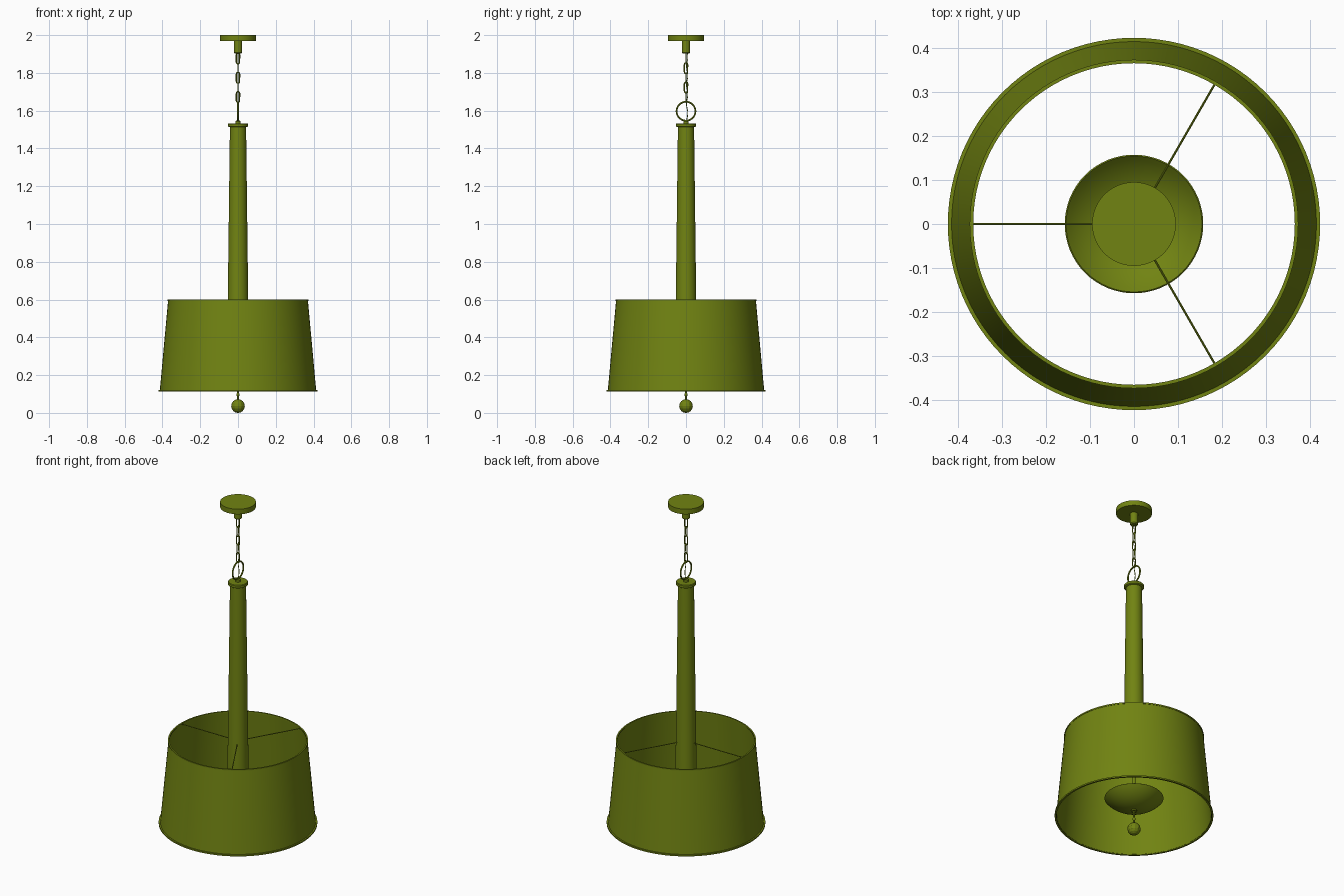
import bpy, math
from mathutils import Vector

if "Cube" in bpy.data.objects:
    bpy.data.objects.remove(bpy.data.objects["Cube"])

olive = bpy.data.materials.new("olive_green")
olive.diffuse_color = (0.165, 0.228, 0.006, 1)
olive.use_nodes = True
olive.node_tree.nodes["Principled BSDF"].inputs["Base Color"].default_value = olive.diffuse_color


def finish(name, verts, faces, smooth=True):
    me = bpy.data.meshes.new(name)
    me.from_pydata(verts, [], faces)
    me.materials.append(olive)
    ob = bpy.data.objects.new(name, me)
    bpy.context.collection.objects.link(ob)
    if smooth:
        bpy.ops.object.select_all(action='DESELECT')
        ob.select_set(True)
        bpy.context.view_layer.objects.active = ob
        bpy.ops.object.shade_smooth_by_angle(angle=math.radians(35))
    return ob


def lathe(name, profile, n=48, closed=False, smooth=True):
    """Spin (radius, height) points, listed bottom to top on the outside, around z."""
    verts = [(r * math.cos(2 * math.pi * i / n), r * math.sin(2 * math.pi * i / n), z)
             for r, z in profile for i in range(n)]
    m = len(profile)
    faces = []
    for k in range(m if closed else m - 1):
        a, b = k * n, (k + 1) % m * n
        faces += [(a + i, a + (i + 1) % n, b + (i + 1) % n, b + i) for i in range(n)]
    if not closed:
        faces += [tuple(range(n))[::-1], tuple((m - 1) * n + i for i in range(n))]
    return finish(name, verts, faces, smooth)


def tube(name, points, radius, cyclic=False, n=8):
    """Round wire along a path."""
    pts = [Vector(p) for p in points]
    m = len(pts)
    verts, faces, side = [], [], None
    for i, p in enumerate(pts):
        if cyclic:
            t = pts[(i + 1) % m] - pts[i - 1]
        else:
            t = pts[min(i + 1, m - 1)] - pts[max(i - 1, 0)]
        t.normalize()
        if side is None:
            side = t.orthogonal()
        side = (side - t * side.dot(t)).normalized()
        up = t.cross(side)
        for j in range(n):
            a = 2 * math.pi * j / n
            verts.append(p + radius * (math.cos(a) * side + math.sin(a) * up))
    for i in range(m if cyclic else m - 1):
        a, b = i * n, (i + 1) % m * n
        faces += [(a + j, a + (j + 1) % n, b + (j + 1) % n, b + j) for j in range(n)]
    if not cyclic:
        faces += [tuple(range(n))[::-1], tuple((m - 1) * n + j for j in range(n))]
    return finish(name, verts, faces)


def oval(z, half_w, half_straight, in_x, steps=10):
    """Upright stadium loop in the xz or yz plane."""
    pts = []
    for s in (1, -1):
        for i in range(steps + 1):
            a = math.pi * i / steps
            u = s * half_w * math.cos(a)
            h = z + s * (half_straight + half_w * math.sin(a))
            pts.append((u, 0, h) if in_x else (0, u, h))
    return pts


# Ceiling canopy and its stem
lathe("ceiling_canopy", [(0.095, 1.97), (0.095, 2.0)], 64)
lathe("canopy_stem", [(0.018, 1.903), (0.022, 1.908), (0.022, 1.972)], 32)

# Chain of alternating links, hanging ring and cord
for i in range(5):
    tube(f"chain_link_{i + 1}", oval(1.876 - i * 0.051, 0.009, 0.020, i % 2 == 0), 0.003, True)
tube("hanging_ring", oval(1.597, 0.05, 0.0, False, 24)[:24] + oval(1.597, 0.05, 0.0, False, 24)[25:49],
     0.0045, True)
tube("power_cord", [(0, 0.006 + 0.004 * math.sin(i * 1.2), 1.91 - i * 0.019) for i in range(21)], 0.002)

# Tapered column with collar and ring seat
lathe("column_seat", [(0.014, 1.525), (0.014, 1.542), (0.009, 1.548)], 24)
lathe("column_collar", [(0.047, 1.513), (0.053, 1.517), (0.053, 1.53), (0.05, 1.533)])
lathe("column", [(0.052, 0.43), (0.057, 0.435), (0.057, 0.46), (0.054, 0.6), (0.043, 1.5), (0.043, 1.516)])

# Open drum shade with rim trims
lathe("lamp_shade", [(0.414, 0.118), (0.37, 0.597), (0.367, 0.597), (0.411, 0.118)], 96, True)
for name, r, z in (("shade_bottom_trim", 0.417, 0.118), ("shade_top_trim", 0.3685, 0.597)):
    w = 0.005 if z < 0.3 else 0.004
    lathe(name, [(r + w, z - 0.004), (r + w, z + 0.004), (r - w, z + 0.004), (r - w, z - 0.004)], 96, True)

# Three spokes holding the shade
for i in range(3):
    a = math.radians(60 + 120 * i)
    c, s = math.cos(a), math.sin(a)
    tube(f"shade_spoke_{i + 1}", [(0.03 * c, 0.03 * s, 0.597), (0.367 * c, 0.367 * s, 0.597)], 0.0025)

# Centre rod and shallow bowl reflector
lathe("centre_rod", [(0.008, 0.15), (0.008, 0.44)], 16)
R, zc = 0.211, 0.366
edge = math.asin(0.157 / R)
angles = [0.02 + (edge - 0.02) * i / 12 for i in range(13)]
outer = [(R * math.sin(a), zc - R * math.cos(a)) for a in angles]
inner = [((R - 0.004) * math.sin(a), zc - (R - 0.004) * math.cos(a)) for a in reversed(angles)]
lathe("bowl_reflector", outer + inner, 64, True)

# Finial: slim stem, bead and faceted ball
lathe("finial_stem", [(0.005, 0.068), (0.005, 0.16)], 12)
lathe("finial_bead", [(0.005, 0.088), (0.009, 0.094), (0.009, 0.1), (0.005, 0.106)], 16)
lathe("finial_cup", [(0.016, 0.143), (0.016, 0.15), (0.009, 0.158)], 24)
ball = [(max(0.036 * math.sin(math.pi * i / 8), 0.002), 0.037 - 0.036 * math.cos(math.pi * i / 8))
        for i in range(9)]
ball = [(r, z - 0.001) for r, z in ball]
lathe("finial_ball", ball, 12, smooth=False)
